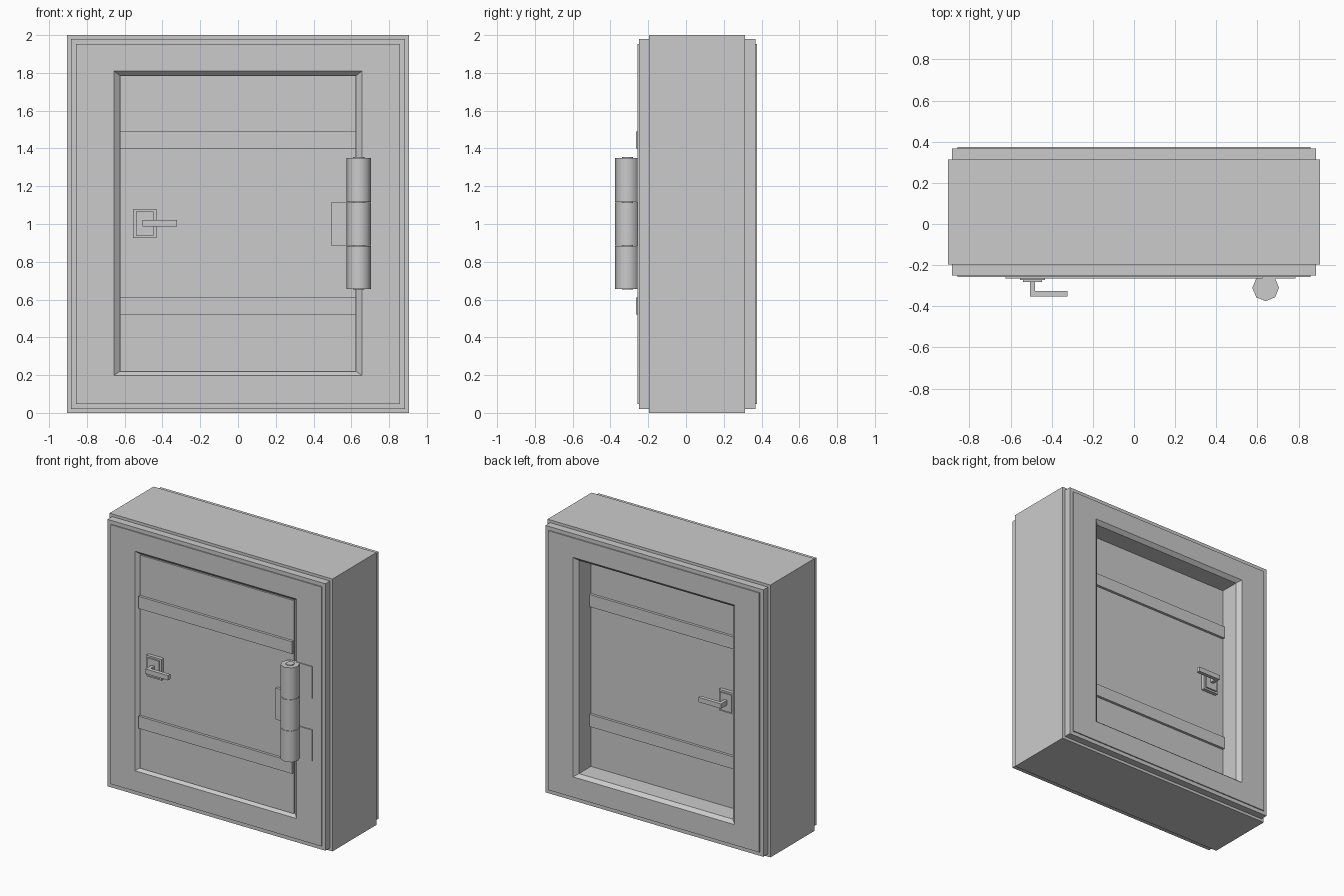
import bpy, bmesh
from math import pi

if "Cube" in bpy.data.objects:
    bpy.data.objects.remove(bpy.data.objects["Cube"])

MID = -0.0175            # mid plane of the door thickness
DOOR_F, DOOR_B = -0.245, 0.21


def make(name, bm):
    bmesh.ops.recalc_face_normals(bm, faces=bm.faces)
    me = bpy.data.meshes.new(name)
    bm.to_mesh(me)
    bm.free()
    ob = bpy.data.objects.new(name, me)
    bpy.context.collection.objects.link(ob)
    return ob


def box(name, x0, x1, y0, y1, z0, z1):
    bm = bmesh.new()
    bmesh.ops.create_cube(bm, size=1)
    for v in bm.verts:
        v.co = ((x0 + x1) / 2 + v.co.x * (x1 - x0),
                (y0 + y1) / 2 + v.co.y * (y1 - y0),
                (z0 + z1) / 2 + v.co.z * (z1 - z0))
    return make(name, bm)


def both_faces(name, x0, x1, d0, d1, z0, z1):
    """Box standing off the door by d0..d1, on its front and its back."""
    box(name + "_front", x0, x1, DOOR_F - d1, DOOR_F - d0, z0, z1)
    box(name + "_back", x0, x1, DOOR_B + d0, DOOR_B + d1, z0, z1)


# Stepped frame: rectangular loops (half width, bottom, top, y) bridged into a ring
loops = [
    (0.905, 0.0, 2.0, -0.197), (0.885, 0.02, 1.98, -0.197),
    (0.885, 0.02, 1.98, -0.25), (0.857, 0.048, 1.952, -0.25),
    (0.857, 0.048, 1.952, -0.258), (0.657, 0.198, 1.81, -0.258),
    (0.625, 0.22, 1.785, -0.232), (0.625, 0.22, 1.785, 0.349),
    (0.657, 0.198, 1.81, 0.375), (0.857, 0.048, 1.952, 0.375),
    (0.857, 0.048, 1.952, 0.367), (0.885, 0.02, 1.98, 0.367),
    (0.885, 0.02, 1.98, 0.313), (0.905, 0.0, 2.0, 0.313),
]
bm = bmesh.new()
rings = [[bm.verts.new(p) for p in
          ((-w, y, b), (w, y, b), (w, y, t), (-w, y, t))] for w, b, t, y in loops]
for i, r in enumerate(rings):
    n = rings[(i + 1) % len(rings)]
    for k in range(4):
        j = (k + 1) % 4
        bm.faces.new((r[k], r[j], n[j], n[k]))
make("wall_frame", bm)

# Thick door slab with two straps on each face
box("door_slab", -0.625, 0.625, DOOR_F, DOOR_B, 0.22, 1.785)
for label, z in (("lower", 0.52), ("upper", 1.40)):
    both_faces(label + "_strap", -0.624, 0.624, -0.01, 0.019, z, z + 0.09)

# Handles: stepped plate, stem and lever on each face
both_faces("handle_plate", -0.555, -0.432, -0.01, 0.026, 0.925, 1.08)
both_faces("handle_inner_plate", -0.54, -0.447, 0.02, 0.036, 0.938, 1.067)
both_faces("handle_stem", -0.506, -0.482, 0.03, 0.08, 0.987, 1.022)
both_faces("handle_lever", -0.506, -0.322, 0.08, 0.107, 0.987, 1.022)

# Hinge: three eight-sided knuckles, their leaves, and a pin
HX, HY = 0.64, -0.31


def rod(name, radius, z0, z1):
    bpy.ops.mesh.primitive_cylinder_add(vertices=8, radius=radius, depth=z1 - z0,
                                        location=(HX, HY, (z0 + z1) / 2))
    bpy.context.object.name = name
    bpy.ops.object.shade_smooth_by_angle(angle=pi / 3.5)


cuts = [0.655, 0.885, 1.115, 1.35]
for i, label in enumerate(("lower", "middle", "upper")):
    z0, z1 = cuts[i], cuts[i + 1]
    rod("hinge_knuckle_" + label, 0.065, z0 + 0.001, z1 - 0.001)
    xs = (0.492, HX) if i == 1 else (HX, 0.785)
    box("hinge_leaf_" + label, *xs, -0.265, -0.235, z0, z1)
rod("hinge_pin", 0.03, 0.652, 1.354)
